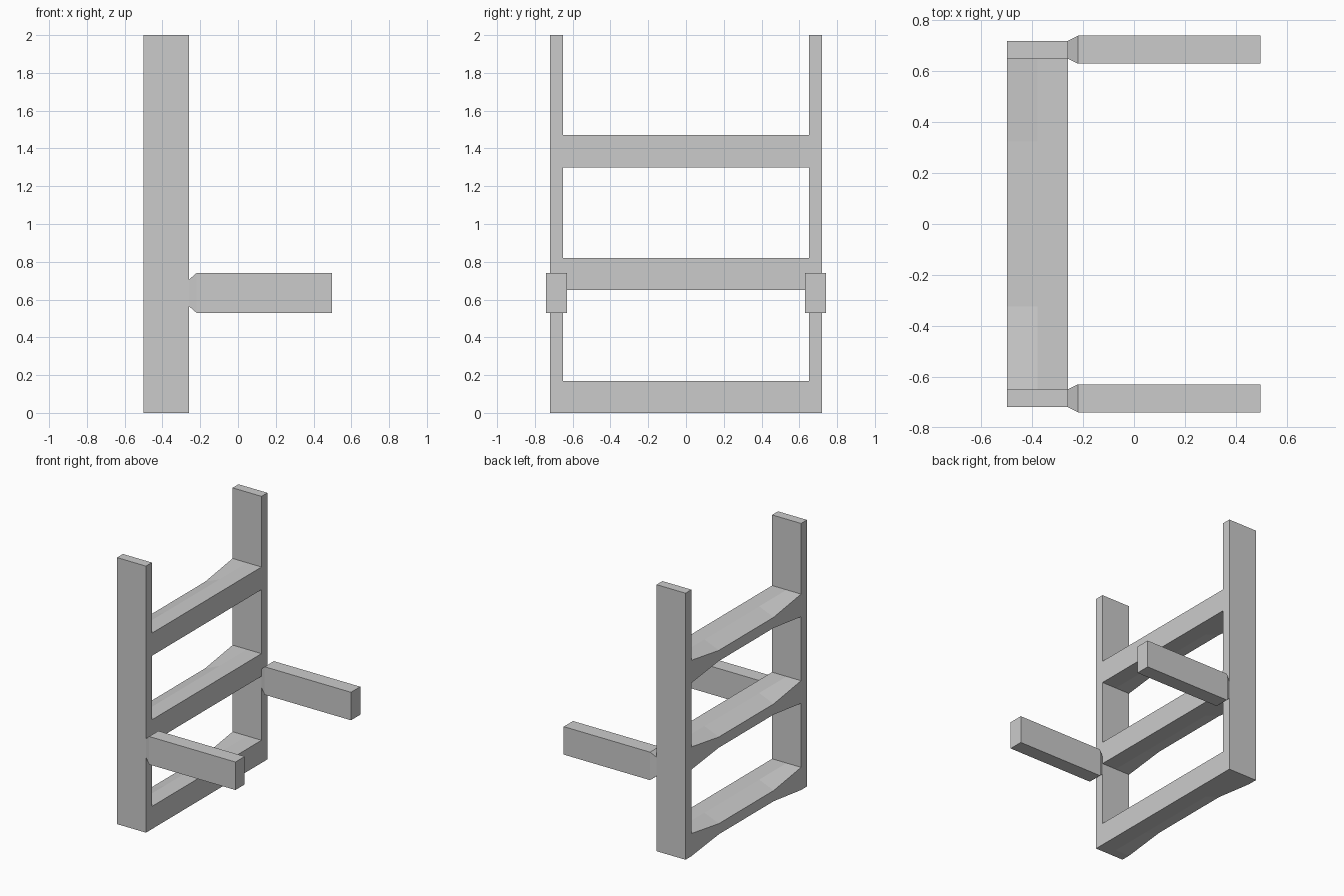
import bpy

if "Cube" in bpy.data.objects:
    bpy.data.objects.remove(bpy.data.objects["Cube"])

BACK, MID, FRONT = -0.50, -0.38, -0.26   # depth stations of the frame
INNER, OUTER = 0.65, 0.72                # post faces across the width
HALF_Y = 0.325                           # where the rail tapers level out


def make_object(name, verts, faces):
    mesh = bpy.data.meshes.new(name)
    mesh.from_pydata(verts, [], faces)
    mesh.update()
    obj = bpy.data.objects.new(name, mesh)
    bpy.context.collection.objects.link(obj)
    return obj


def loft(name, sections):
    """Skin a list of equal-length closed sections and cap both ends."""
    n = len(sections[0])
    verts = [p for s in sections for p in s]
    faces = [tuple(range(n))[::-1],
             tuple(range(n * (len(sections) - 1), n * len(sections)))]
    for i in range(len(sections) - 1):
        for j in range(n):
            k = (j + 1) % n
            faces.append((i * n + j, i * n + k, (i + 1) * n + k, (i + 1) * n + j))
    return make_object(name, verts, faces)


def rect_yz(x, y0, y1, z0, z1):
    return [(x, y0, z0), (x, y1, z0), (x, y1, z1), (x, y0, z1)]


def rail_section(y, z0, z1, drop, rise):
    """Rail cross-section whose back half is thinned towards the back edge."""
    return [(FRONT, y, z0), (MID, y, z0), (BACK, y, z0 + rise),
            (BACK, y, z1 - drop), (MID, y, z1), (FRONT, y, z1)]


def mirror_y(obj):
    mod = obj.modifiers.new("mirror", 'MIRROR')
    mod.use_axis = (False, True, False)


# Upright posts
mirror_y(loft("upright_posts", [rect_yz(BACK, INNER, OUTER, 0, 2),
                                rect_yz(FRONT, INNER, OUTER, 0, 2)]))

# Cross rails, thinned at the back between the quarter points
for label, z in (("lower", 0.0), ("middle", 0.65), ("upper", 1.30)):
    top = z + 0.17
    stations = [(INNER, 0, 0), (HALF_Y, 0.05, 0.04),
                (-HALF_Y, 0.05, 0.04), (-INNER, 0, 0)]
    loft(label + "_rail", [rail_section(y, z, top, d, r) for y, d, r in stations])

# Forward arms with a flared neck at the post
mirror_y(loft("forward_arms", [rect_yz(FRONT, INNER, OUTER, 0.565, 0.705),
                               rect_yz(-0.22, 0.63, 0.74, 0.53, 0.74),
                               rect_yz(0.497, 0.63, 0.74, 0.53, 0.74)]))

# Consistent outward normals
import bmesh
for obj in bpy.context.collection.objects:
    bm = bmesh.new()
    bm.from_mesh(obj.data)
    bmesh.ops.recalc_face_normals(bm, faces=bm.faces)
    bm.to_mesh(obj.data)
    bm.free()
